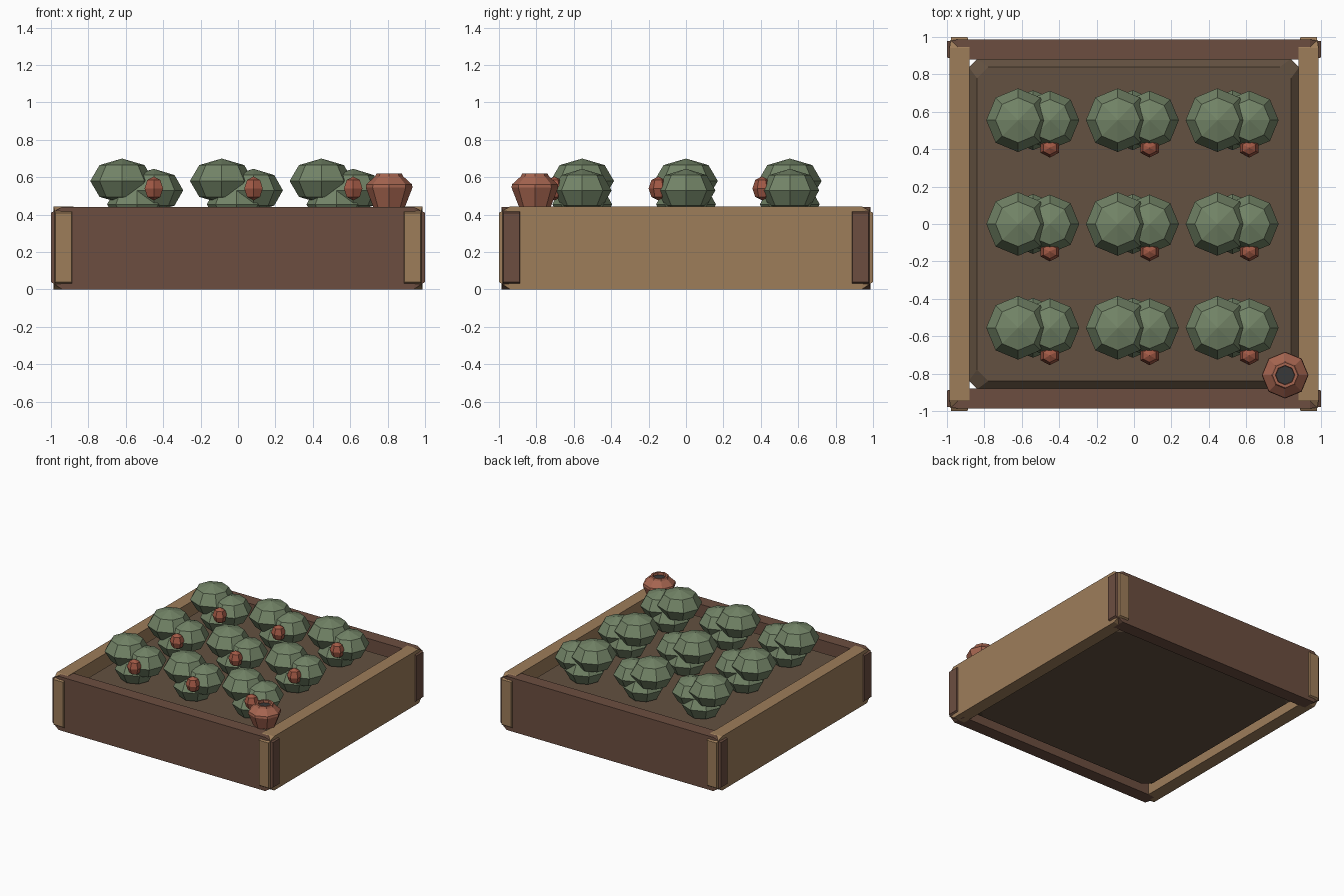
import bpy, bmesh, math
from mathutils import Vector

if "Cube" in bpy.data.objects:
    bpy.data.objects.remove(bpy.data.objects["Cube"])


def material(name, rgb):
    m = bpy.data.materials.new(name)
    m.diffuse_color = (*rgb, 1)
    m.use_nodes = True
    m.node_tree.nodes["Principled BSDF"].inputs["Base Color"].default_value = m.diffuse_color
    return m


LIGHT = material("light_wood", (0.34, 0.205, 0.102))
DARK = material("dark_wood", (0.15, 0.076, 0.051))
SOIL = material("soil", (0.125, 0.082, 0.052))
LEAF = material("leaf", (0.17, 0.23, 0.135))
FRUIT = material("fruit", (0.36, 0.10, 0.06))
CLAY = material("clay", (0.38, 0.13, 0.08))
HOLE = material("pot_opening", (0.04, 0.04, 0.04))


def finish(name, bm, *mats):
    bmesh.ops.recalc_face_normals(bm, faces=bm.faces)
    me = bpy.data.meshes.new(name)
    bm.to_mesh(me)
    bm.free()
    for m in mats:
        me.materials.append(m)
    ob = bpy.data.objects.new(name, me)
    bpy.context.collection.objects.link(ob)
    return ob


def loft(name, rings, mat):
    """Skin a stack of equal-length rings and cap both ends."""
    bm = bmesh.new()
    vs = [[bm.verts.new(p) for p in r] for r in rings]
    n = len(rings[0])
    for a, b in zip(vs, vs[1:]):
        for i in range(n):
            j = (i + 1) % n
            bm.faces.new((a[i], a[j], b[j], b[i]))
    bm.faces.new(vs[0])
    bm.faces.new(vs[-1])
    return finish(name, bm, mat)


def board(name, along_x, side, height, mat):
    """Full-length plank with chamfered ends that poke through the corner."""
    def ring(t, inset, z0, z1):
        a, b = 0.88 + inset, 0.987 - inset
        pts = [(a, z0), (b, z0), (b, z1), (a, z1)]
        return [(t, side * d, z) if along_x else (side * d, t, z) for d, z in pts]
    rings = [ring(-1, 0.01, 0.04, 0.41), ring(-0.94, 0, 0, height),
             ring(0.94, 0, 0, height), ring(1, 0.01, 0.04, 0.41)]
    loft(name, rings, mat)


# Box boards
board("front_board", True, -1, 0.441, DARK)
board("back_board", True, 1, 0.441, DARK)
board("left_board", False, -1, 0.444, LIGHT)
board("right_board", False, 1, 0.444, LIGHT)


# Soil bed with clipped corners and chamfered edges
def octagon(h, c, z):
    k = h - c
    return [(h, -k, z), (h, k, z), (k, h, z), (-k, h, z),
            (-h, k, z), (-h, -k, z), (-k, -h, z), (k, -h, z)]


loft("soil_bed", [octagon(0.84, 0.06, 0.04), octagon(0.882, 0.045, 0.08),
                  octagon(0.882, 0.045, 0.32), octagon(0.84, 0.06, 0.36)], SOIL)


def blob(name, loc, scale, segs, mat):
    bm = bmesh.new()
    bmesh.ops.create_uvsphere(bm, u_segments=segs, v_segments=4, radius=1)
    for v in bm.verts:
        v.co = Vector([v.co[i] * scale[i] + loc[i] for i in range(3)])
    return finish(name, bm, mat)


# Plants in a three by three grid, each with three leaf clumps and a fruit
for r in range(3):
    for c in range(3):
        x, y = -0.62 + 0.533 * c, 0.555 * (r - 1)
        tag = f"{r + 1}_{c + 1}"
        blob("large_clump_" + tag, (x, y, 0.58), (0.17, 0.17, 0.12), 8, LEAF)
        blob("small_clump_" + tag, (x + 0.17, y, 0.53), (0.157, 0.157, 0.115), 8, LEAF)
        blob("low_clump_" + tag, (x + 0.08, y, 0.455), (0.16, 0.16, 0.12), 8, LEAF)
        blob("fruit_" + tag, (x + 0.17, y - 0.148, 0.54), (0.057, 0.052, 0.064), 6, FRUIT)

# Clay pot on the front right corner
profile = [(0.085, 0.442), (0.125, 0.545), (0.122, 0.562), (0.075, 0.605),
           (0.068, 0.62), (0.052, 0.62), (0.05, 0.60)]


def circle(rad, z):
    return [(0.808 + rad * math.cos(i * math.pi / 4),
             -0.808 + rad * math.sin(i * math.pi / 4), z) for i in range(8)]


pot = loft("clay_pot", [circle(rad, z) for rad, z in profile], CLAY)
pot.data.materials.append(HOLE)
pot.data.polygons[len(pot.data.polygons) - 1].material_index = 1
